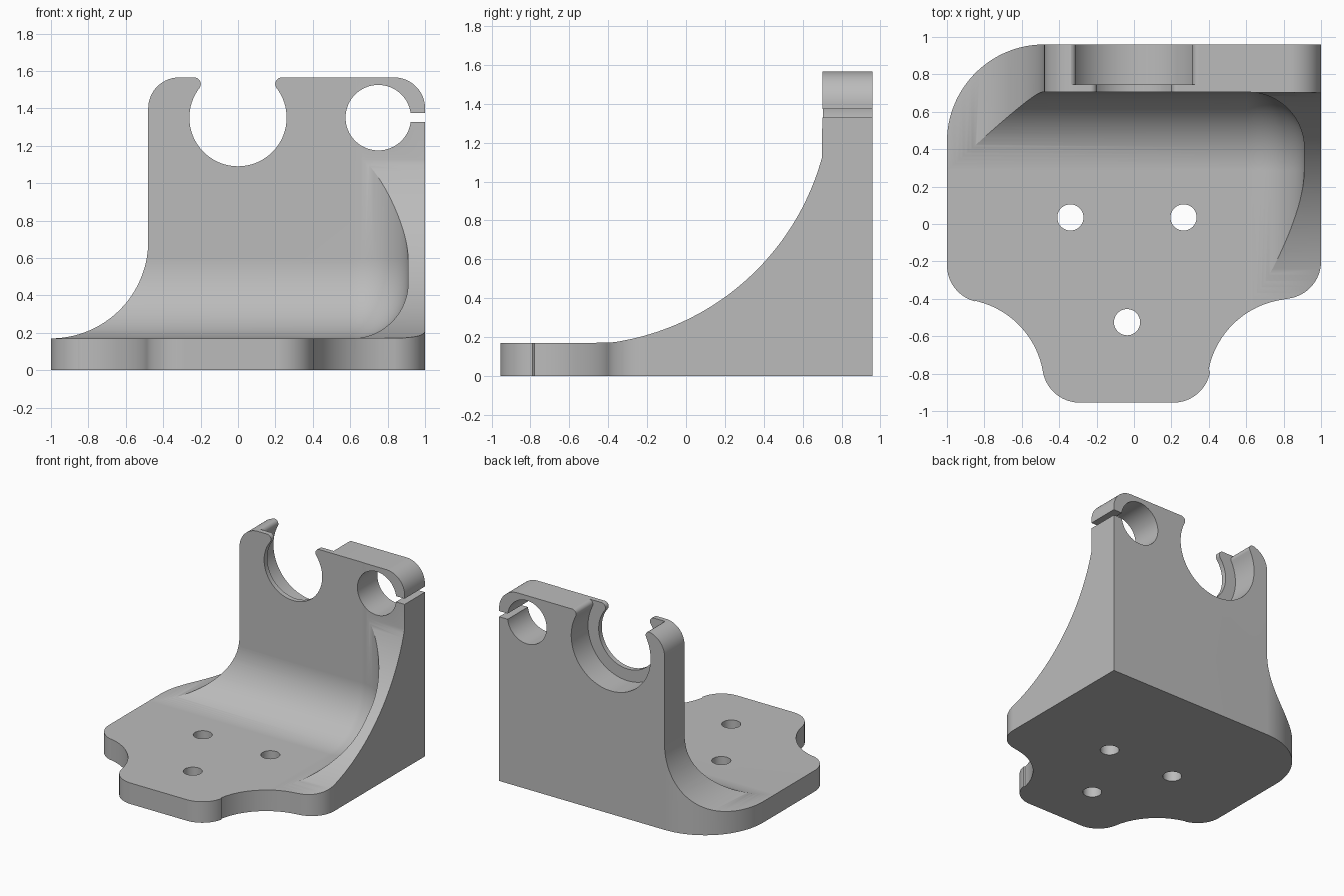
import bpy, bmesh, math

scene_cube = bpy.data.objects.get("Cube")
if scene_cube:
    bpy.data.objects.remove(scene_cube, do_unlink=True)

FLOOR, WALL, BACK, TOP = 0.17, 0.705, 0.96, 1.565
RIB = 0.91            # inner face of the side rib
BIG, SMALL = 0.42, 0.3  # inside fillet radii

grey = bpy.data.materials.new("plain grey")
grey.use_nodes = True
grey.diffuse_color = (0.5, 0.5, 0.5, 1)
grey.node_tree.nodes["Principled BSDF"].inputs["Base Color"].default_value = (0.5, 0.5, 0.5, 1)


def arc(cx, cy, r, start, end, n=24):
    """Points along an arc, angles in degrees."""
    angles = [math.radians(start + (end - start) * i / n) for i in range(n + 1)]
    return [(cx + r * math.cos(a), cy + r * math.sin(a)) for a in angles]


def loft(name, loops):
    """Closed solid through loops with equal point counts."""
    bm = bmesh.new()
    rings = [[bm.verts.new(p) for p in loop] for loop in loops]
    for a, b in zip(rings, rings[1:]):
        for i in range(len(a)):
            j = (i + 1) % len(a)
            bm.faces.new((a[i], a[j], b[j], b[i]))
    bm.faces.new(rings[0])
    bm.faces.new(rings[-1])
    bmesh.ops.recalc_face_normals(bm, faces=bm.faces)
    mesh = bpy.data.meshes.new(name)
    bm.to_mesh(mesh)
    bm.free()
    mesh.materials.append(grey)
    obj = bpy.data.objects.new(name, mesh)
    bpy.context.scene.collection.objects.link(obj)
    return obj


def prism(name, pts, axis, a, b):
    """Extrude a 2D outline along x, y or z from a to b."""
    place = {"x": lambda p, t: (t, p[0], p[1]),
             "y": lambda p, t: (p[0], t, p[1]),
             "z": lambda p, t: (p[0], p[1], t)}[axis]
    return loft(name, [[place(p, t) for p in pts] for t in (a, b)])


def circle(cx, cy, r):
    return arc(cx, cy, r, 0, 360, 64)[:-1]


def clip_outline(r):
    """Round seat open at the top, with rounded lips."""
    cz, lip, lz = 1.35, 0.035, TOP - 0.035
    lx = math.sqrt((r + lip) ** 2 - (lz - cz) ** 2)
    neck = math.degrees(math.atan2(lz - cz, lx))
    right = arc(lx, lz, lip, 90, 180 + neck, 10)
    seat = arc(0, cz, r, neck, -180 - neck, 64)[1:-1]
    left = [(-x, z) for x, z in reversed(right)]
    return [(lx, 2)] + right + seat + left + [(-lx, 2)]


# Plan outline of the foot, extruded to full height
plan = (arc(-0.48, 0.44, 0.52, 90, 180, 32)
        + arc(-0.8, -0.22, 0.2, 180, 255)
        + arc(-0.95, -0.87, 0.47, 77, 11)
        + arc(-0.29, -0.755, 0.2, 190, 270)
        + arc(0.21, -0.755, 0.2, 270, 350)
        + arc(0.86, -0.87, 0.47, 169, 102)
        + arc(0.8, -0.2, 0.2, 281, 360)
        + [(1, BACK)])
bracket = prism("bracket", plan, "z", 0, 1.7)

# Front silhouette: flared left side and rounded top corners
front = ([(-1.1, -0.1), (-1.1, FLOOR)]
         + arc(-1, FLOOR + 0.52, 0.52, -90, 0, 32)
         + arc(-0.315, TOP - 0.165, 0.165, 180, 90)
         + arc(0.835, TOP - 0.165, 0.165, 90, 0)
         + [(1.1, TOP - 0.165), (1.1, -0.1)])
cuts = [("INTERSECT", prism("front_shape", front, "y", -1.2, 1.2))]


# Filleted hollow above the foot, in front of the wall and beside the rib
def hollow_loop(x, d):
    pts = [(-2, FLOOR + d)] + arc(WALL - BIG, FLOOR + BIG, BIG - d, -90, 0, 32)
    pts += [(WALL - d, 3), (-2, 3)]
    return [(x, y, z) for y, z in pts]


rounding = arc(RIB - SMALL, SMALL, SMALL, -90, 0, 20)
sections = [hollow_loop(-1.5, 0)] + [hollow_loop(x, d) for x, d in rounding]
cuts.append(("DIFFERENCE", loft("hollow", sections)))

# Curved front edge of the rib
slope = arc(-0.565, 1.47, 1.311, -82.7, -15.2, 48)
slope = [(min(y, WALL - 0.001), max(z, FLOOR + 0.001)) for y, z in slope]
slope = [(-1.2, FLOOR + 0.001)] + slope + [(WALL - 0.001, 2), (-1.2, 2)]
cuts.append(("DIFFERENCE", prism("rib_slope", slope, "x", 0.5, 1.2)))

# Open seat with a wider step behind, small clamp hole and its slit
for name, pts, start in (("seat", clip_outline(0.26), 0.5),
                         ("seat_step", clip_outline(0.355), 0.745),
                         ("clamp_hole", circle(0.75, 1.35, 0.175), 0.5)):
    cuts.append(("DIFFERENCE", prism(name, pts, "y", start, 1.2)))
slit = [(0.8, 1.328), (1.2, 1.328), (1.2, 1.374), (0.8, 1.374)]
cuts.append(("DIFFERENCE", prism("clamp_slit", slit, "y", 0.5, 1.2)))

# Screw holes
for x, y in ((-0.34, 0.035), (0.265, 0.035), (-0.037, -0.525)):
    cuts.append(("DIFFERENCE", prism("screw_hole", circle(x, y, 0.07), "z", -0.5, 0.5)))

# Apply the cuts and remove the cutters
for operation, cutter in cuts:
    cutter.hide_render = True
    mod = bracket.modifiers.new(cutter.name, "BOOLEAN")
    mod.operation, mod.object, mod.solver = operation, cutter, "EXACT"
bpy.context.view_layer.update()
result = bpy.data.meshes.new_from_object(
    bracket.evaluated_get(bpy.context.evaluated_depsgraph_get()))
bracket.modifiers.clear()
bracket.data = result
for _, cutter in cuts:
    bpy.data.objects.remove(cutter, do_unlink=True)

# Smooth curved faces, keep crisp edges
bpy.ops.object.select_all(action="DESELECT")
bracket.select_set(True)
bpy.context.view_layer.objects.active = bracket
bpy.ops.object.shade_smooth_by_angle(angle=math.radians(25))
weighted = bracket.modifiers.new("clean_normals", "WEIGHTED_NORMAL")
weighted.keep_sharp = True
